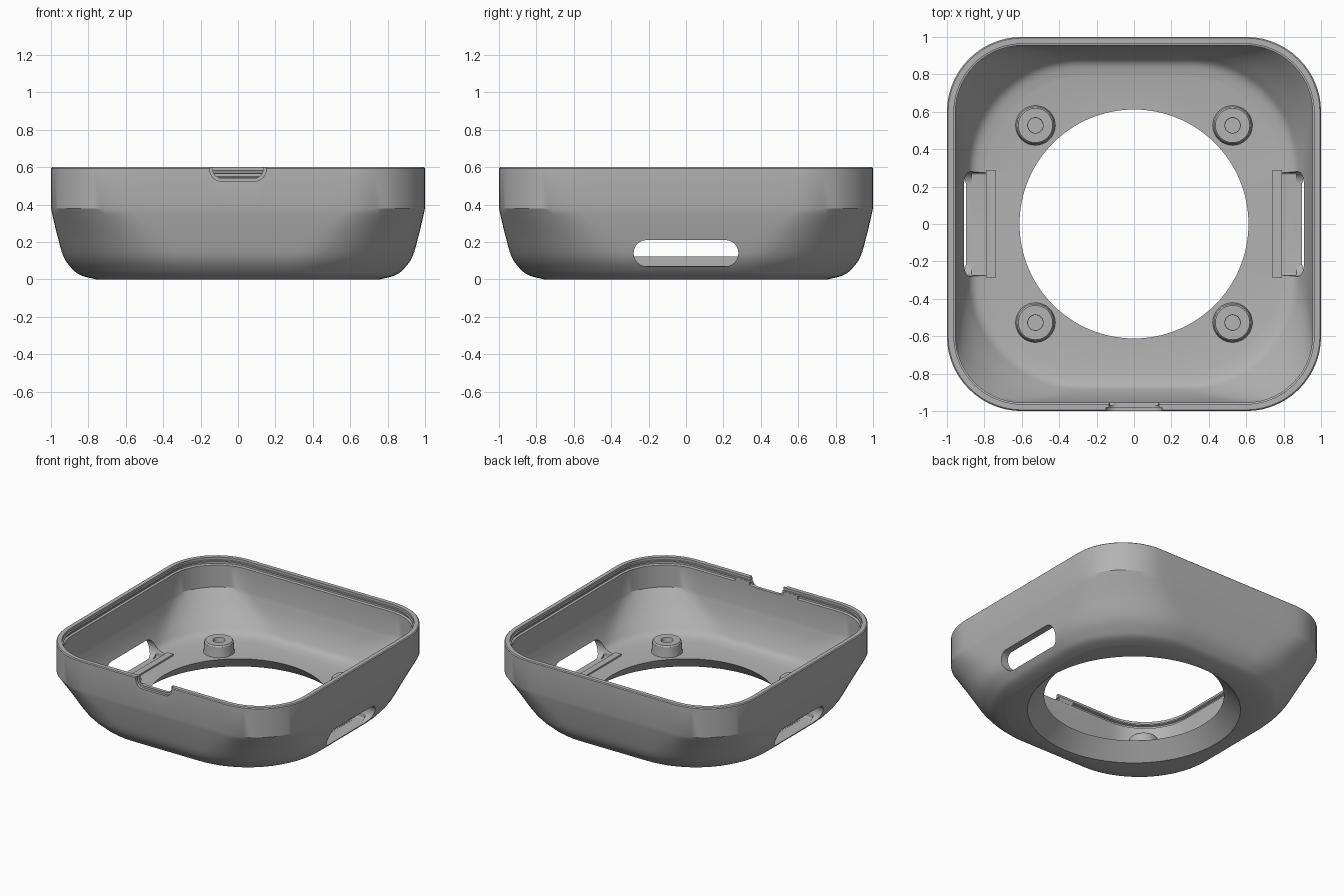
import bpy, bmesh, math
from mathutils import Vector

if "Cube" in bpy.data.objects:
    bpy.data.objects.remove(bpy.data.objects["Cube"])

grey = bpy.data.materials.new("plain_grey")
grey.use_nodes = True
colour = (0.45, 0.45, 0.45, 1)
grey.diffuse_color = colour
grey.node_tree.nodes["Principled BSDF"].inputs["Base Color"].default_value = colour


def finish(name, bm):
    bmesh.ops.recalc_face_normals(bm, faces=bm.faces)
    me = bpy.data.meshes.new(name)
    bm.to_mesh(me)
    bm.free()
    ob = bpy.data.objects.new(name, me)
    bpy.context.collection.objects.link(ob)
    me.materials.append(grey)
    return ob


def activate(ob):
    bpy.ops.object.select_all(action='DESELECT')
    ob.select_set(True)
    bpy.context.view_layer.objects.active = ob


def smooth(ob):
    activate(ob)
    bpy.ops.object.shade_smooth_by_angle(angle=math.radians(28))


def rounded_square(half, r, arc=14, side=12):
    """Rounded square outline with evenly divided corners and sides."""
    pts = []
    a = half - r
    for q in range(4):
        t0 = q * math.pi / 2
        c = Vector((a, a))
        corner = [c + Vector((math.cos(k / arc * math.pi / 2), math.sin(k / arc * math.pi / 2))) * r
                  for k in range(arc + 1)]
        edge = [Vector((a - 2 * a * k / side, half)) for k in range(1, side)]
        for p in corner + edge:
            pts.append((p.x * math.cos(t0) - p.y * math.sin(t0),
                        p.x * math.sin(t0) + p.y * math.cos(t0)))
    return pts


def circle(radius):
    """Circle whose points line up with the rounded square outlines."""
    return [tuple(Vector(p).normalized() * radius) for p in rounded_square(0.8, 0.5)]


def spline(points, steps=4):
    """Smooth curve through (half, corner radius, z) points."""
    p = [Vector(v) for v in points]
    p = [2 * p[0] - p[1]] + p + [2 * p[-1] - p[-2]]
    out = []
    for i in range(1, len(p) - 2):
        a, b, c, d = p[i - 1:i + 3]
        for k in range(steps):
            t = k / steps
            out.append(0.5 * (2 * b + (c - a) * t + (2 * a - 5 * b + 4 * c - d) * t ** 2
                              + (3 * b - a - 3 * c + d) * t ** 3))
    return out + [p[-2]]


def prism(name, w, z0, z1, r, start, end, axis):
    """Rounded rectangle of half width w, pushed along x or y."""
    bm = bmesh.new()
    vs = []
    for cx, cz, t0 in ((w - r, z1 - r, 0), (r - w, z1 - r, 1), (r - w, z0 + r, 2), (w - r, z0 + r, 3)):
        for k in range(9):
            t = (t0 + k / 8) * math.pi / 2
            u, z = cx + r * math.cos(t), cz + r * math.sin(t)
            vs.append(bm.verts.new((start, u, z) if axis == 'x' else (u, start, z)))
    bmesh.ops.remove_doubles(bm, verts=vs, dist=1e-5)
    face = bm.faces.new([v for v in vs if v.is_valid])
    ext = bmesh.ops.extrude_face_region(bm, geom=[face])
    move = Vector((end - start, 0, 0)) if axis == 'x' else Vector((0, end - start, 0))
    bmesh.ops.translate(bm, vec=move, verts=[g for g in ext["geom"] if isinstance(g, bmesh.types.BMVert)])
    return finish(name, bm)


def box(name, lo, hi):
    bm = bmesh.new()
    bmesh.ops.create_cube(bm, size=1)
    for v in bm.verts:
        v.co = [lo[i] + (v.co[i] + 0.5) * (hi[i] - lo[i]) for i in range(3)]
    return finish(name, bm)


# Shell: outer wall, tapered opening, floor, inner wall and grooved rim in one loop
outer = spline([(1, .4, .38), (.97, .52, .25), (.932, .6, .12), (.88, .6, .05),
                (.835, .56, .02), (.76, .5, 0)])
inner = spline([(.79, .54, .11), (.86, .58, .13), (.895, .57, .18), (.93, .49, .27), (.955, .36, .38)])
rim = [(.955, .36, .545), (.97, .37, .55), (.97, .37, .565), (.955, .36, .57),
       (.955, .36, .58), (.963, .365, .582), (.963, .365, .6)]
rings = [(rounded_square(h, r), z) for h, r, z in [(.994, .396, .6), (1, .4, .594)] + outer]
rings += [(circle(.725), 0), (circle(.612), .11)]
rings += [(rounded_square(h, r), z) for h, r, z in inner + rim]
bm = bmesh.new()
loops = [[bm.verts.new((x, y, z)) for x, y in pts] for pts, z in rings]
for a, b in zip(loops, loops[1:] + loops[:1]):
    for i in range(len(a)):
        j = (i + 1) % len(a)
        bm.faces.new((a[i], a[j], b[j], b[i]))
shell = finish("shell", bm)

# Side slots with floor pockets, and the stepped front notch
cutters = [prism("notch_outer_cutter", .15, .525, .75, .06, -1.1, -.98, 'y'),
           prism("notch_inner_cutter", .135, .54, .75, .05, -1.05, -.9, 'y')]
for s, side in ((1, "left"), (-1, "right")):
    cutters.append(prism(side + "_slot_cutter", .28, .07, .21, .069, s * .8, s * 1.1, 'x'))
    cutters.append(prism(side + "_pocket_cutter", .272, .071, .2, .01, s * .79, s * .87, 'x'))
for c in cutters:
    c.hide_render = True
    mod = shell.modifiers.new("cut", 'BOOLEAN')
    mod.operation = 'DIFFERENCE'
    mod.solver = 'EXACT'
    mod.object = c
    activate(shell)
    bpy.ops.object.modifier_apply(modifier=mod.name)
for c in cutters:
    bpy.data.objects.remove(c)
smooth(shell)

for s, side in ((1, "left"), (-1, "right")):
    # Ridge along each pocket, and the groove stop beside the notch
    xs = sorted((s * .74, s * .79))
    box(side + "_pocket_ridge", (xs[0], -.29, .1), (xs[1], .29, .122))
    xs = sorted((s * .14, s * .26))
    box(side + "_groove_stop", (xs[0], -.975, .545), (xs[1], -.954, .572))

    # Screw bosses with blind holes, turned from a profile
    for t, end in ((-1, "front"), (1, "back")):
        bm = bmesh.new()
        profile = [(.108, .1), (.104, .125), (.1, .185), (.092, .195), (.042, .195), (.04, .19), (.04, .115)]
        n = 32
        loops = [[bm.verts.new((s * .527 + r * math.cos(2 * math.pi * k / n),
                                t * .527 + r * math.sin(2 * math.pi * k / n), z)) for k in range(n)]
                 for r, z in profile]
        for a, b in zip(loops, loops[1:]):
            for i in range(n):
                j = (i + 1) % n
                bm.faces.new((a[i], a[j], b[j], b[i]))
        bm.faces.new(loops[-1])
        bm.faces.new(loops[0])
        smooth(finish(f"{end}_{side}_boss", bm))
